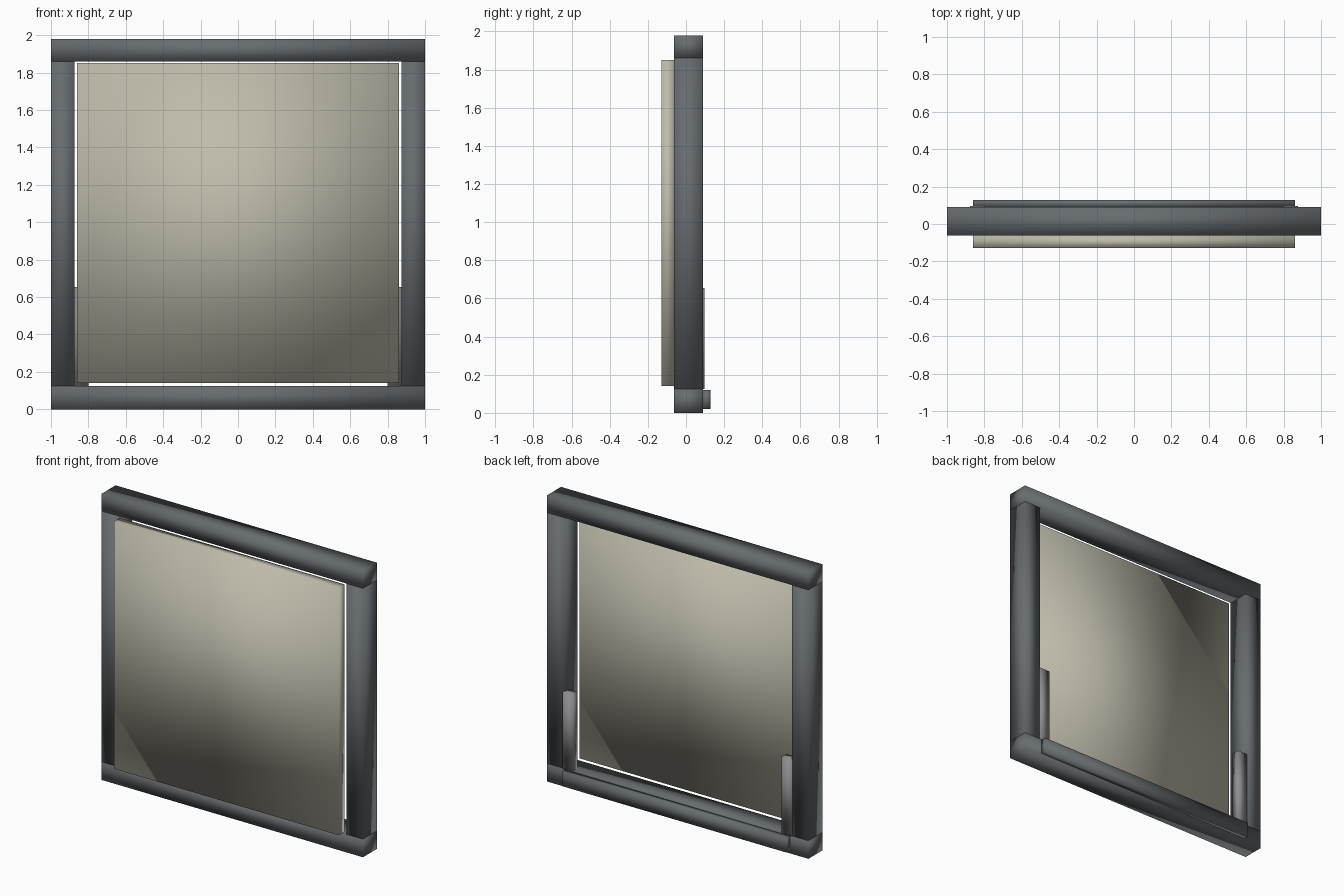
import bpy
import bmesh

cube = bpy.data.objects.get("Cube")
if cube:
    bpy.data.objects.remove(cube, do_unlink=True)


def material(name, rgb):
    mat = bpy.data.materials.new(name)
    mat.use_nodes = True
    color = (*rgb, 1)
    mat.diffuse_color = color
    mat.node_tree.nodes["Principled BSDF"].inputs["Base Color"].default_value = color
    return mat


def box(name, low, high, mat):
    """Smooth-shaded box between two opposite corners."""
    mesh = bpy.data.meshes.new(name)
    bm = bmesh.new()
    bmesh.ops.create_cube(bm, size=1)
    for v in bm.verts:
        v.co = [a + (c + 0.5) * (b - a) for a, b, c in zip(low, high, v.co)]
    for face in bm.faces:
        face.smooth = True
    bm.to_mesh(mesh)
    bm.free()
    mesh.materials.append(mat)
    obj = bpy.data.objects.new(name, mesh)
    bpy.context.collection.objects.link(obj)
    return obj


slate = material("slate grey", (0.135, 0.15, 0.16))
cream = material("warm stone", (0.52, 0.50, 0.41))
steel = material("light steel", (0.27, 0.27, 0.28))

FRONT, BACK = -0.062, 0.09
BASE, HEAD, TOP = 0.125, 1.86, 1.98
INNER = 0.873

# Frame rails
box("bottom_rail", (-1, FRONT, 0), (1, BACK, BASE), slate)
box("top_rail", (-1, FRONT, HEAD), (1, BACK, TOP), slate)

# Posts and rear brackets on both sides
for side, label in ((-1, "right"), (1, "left")):
    xs = sorted((side * INNER, side))
    box(label + "_post", (xs[0], FRONT, BASE), (xs[1], BACK, HEAD), slate)
    xs = sorted((side * 0.8, side * 0.877))
    box(label + "_bracket", (xs[0], 0.045, BASE), (xs[1], 0.097, 0.655), steel)

# Panel standing proud of the front
box("panel", (-0.86, -0.128, 0.14), (0.86, FRONT, 1.85), cream)

# Strip along the back of the bottom rail
box("rear_strip", (-0.86, BACK, 0.02), (0.86, 0.128, 0.12), slate)
